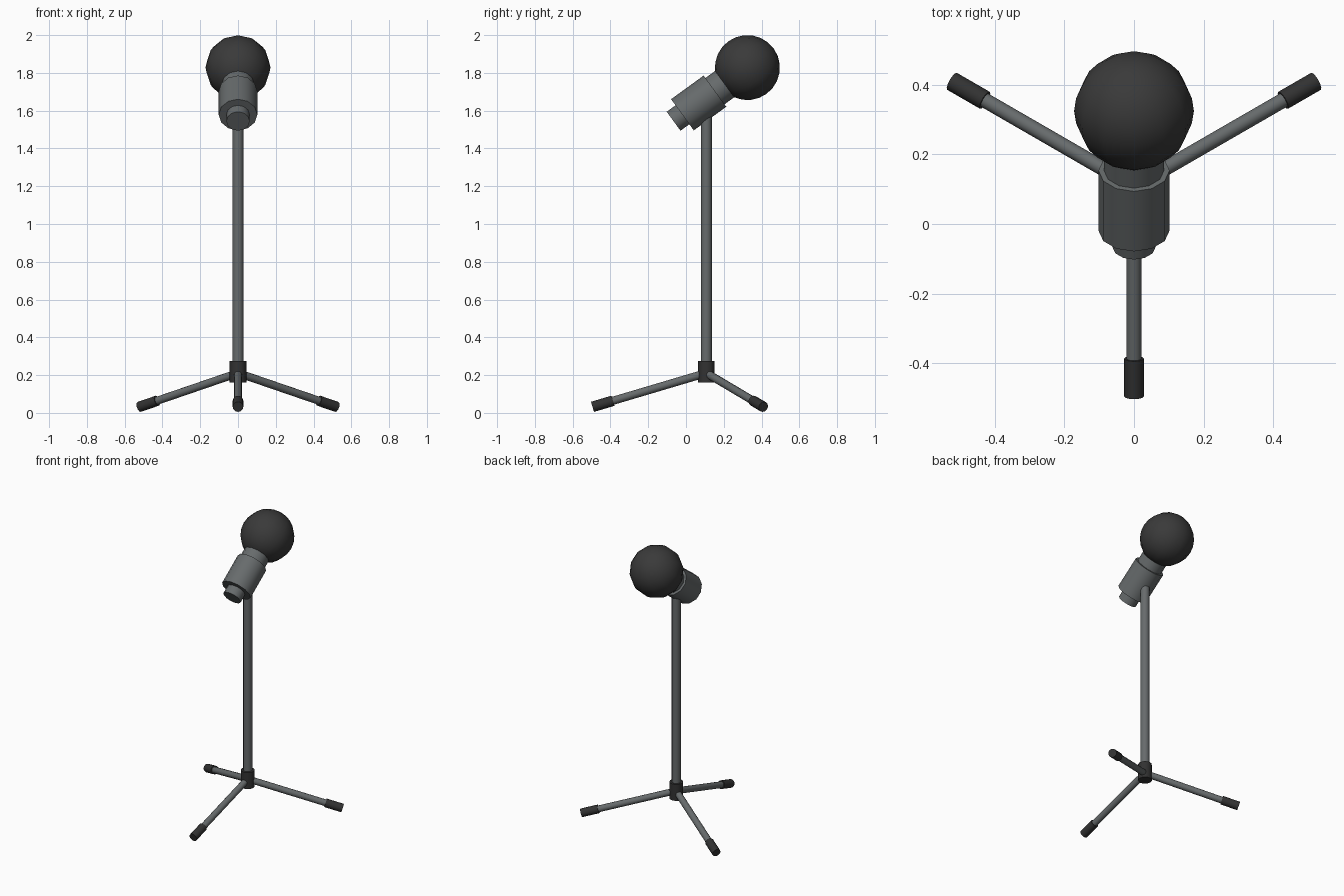
import bpy
import math
from mathutils import Vector

if "Cube" in bpy.data.objects:
    bpy.data.objects.remove(bpy.data.objects["Cube"], do_unlink=True)


def make_material(name, color):
    mat = bpy.data.materials.new(name)
    mat.use_nodes = True
    mat.diffuse_color = color
    bsdf = next(n for n in mat.node_tree.nodes if n.type == 'BSDF_PRINCIPLED')
    bsdf.inputs["Base Color"].default_value = color
    return mat


metal = make_material("grey metal", (0.135, 0.147, 0.15, 1))
foam = make_material("dark foam", (0.042, 0.042, 0.042, 1))
rubber = make_material("black rubber", (0.032, 0.032, 0.032, 1))


def finish(name, mat):
    obj = bpy.context.object
    obj.name = name
    obj.data.materials.append(mat)
    bpy.ops.object.shade_smooth_by_angle(angle=math.radians(40))
    return obj


def rod(name, start, end, radius, mat):
    """Twelve-sided capped cylinder between two points."""
    start, end = Vector(start), Vector(end)
    axis = end - start
    bpy.ops.mesh.primitive_cylinder_add(
        vertices=12, radius=radius, depth=axis.length, location=(start + end) / 2,
        rotation=axis.to_track_quat('Z', 'Y').to_euler())
    return finish(name, mat)


# Upright pole and the hub that holds the legs
pole_y = 0.108
rod("pole", (0, pole_y, 0.2), (0, pole_y, 1.6), 0.029, metal)
rod("leg_hub", (0, pole_y, 0.16), (0, pole_y, 0.275), 0.044, rubber)

# Three splayed legs with rubber feet
hub = Vector((0, pole_y, 0.211))
for side, angle in (("front", -90), ("left", 30), ("right", 150)):
    a = math.radians(angle)
    tip = Vector((0.603 * math.cos(a), pole_y + 0.603 * math.sin(a), 0.032))
    foot_top = tip.lerp(hub, 0.18)
    rod(side + "_leg", hub, foot_top, 0.0215, metal)
    rod(side + "_foot", tip, foot_top, 0.028, rubber)

# Tilted microphone, measured back along its axis from the head centre
head = Vector((0, 0.325, 1.828))
tilt = math.radians(36)
axis = Vector((0, math.cos(tilt), math.sin(tilt)))
for name, near, far, radius in (("mic_neck", 0, 0.24, 0.086),
                                ("mic_body", 0.212, 0.425, 0.102),
                                ("mic_tail", 0.4, 0.483, 0.062)):
    rod(name, head - axis * far, head - axis * near, radius, metal)

# Round foam head, poles along the microphone axis
bpy.ops.mesh.primitive_uv_sphere_add(
    segments=12, ring_count=12, radius=0.172, location=head,
    rotation=axis.to_track_quat('Z', 'Y').to_euler())
finish("mic_head", foam)
